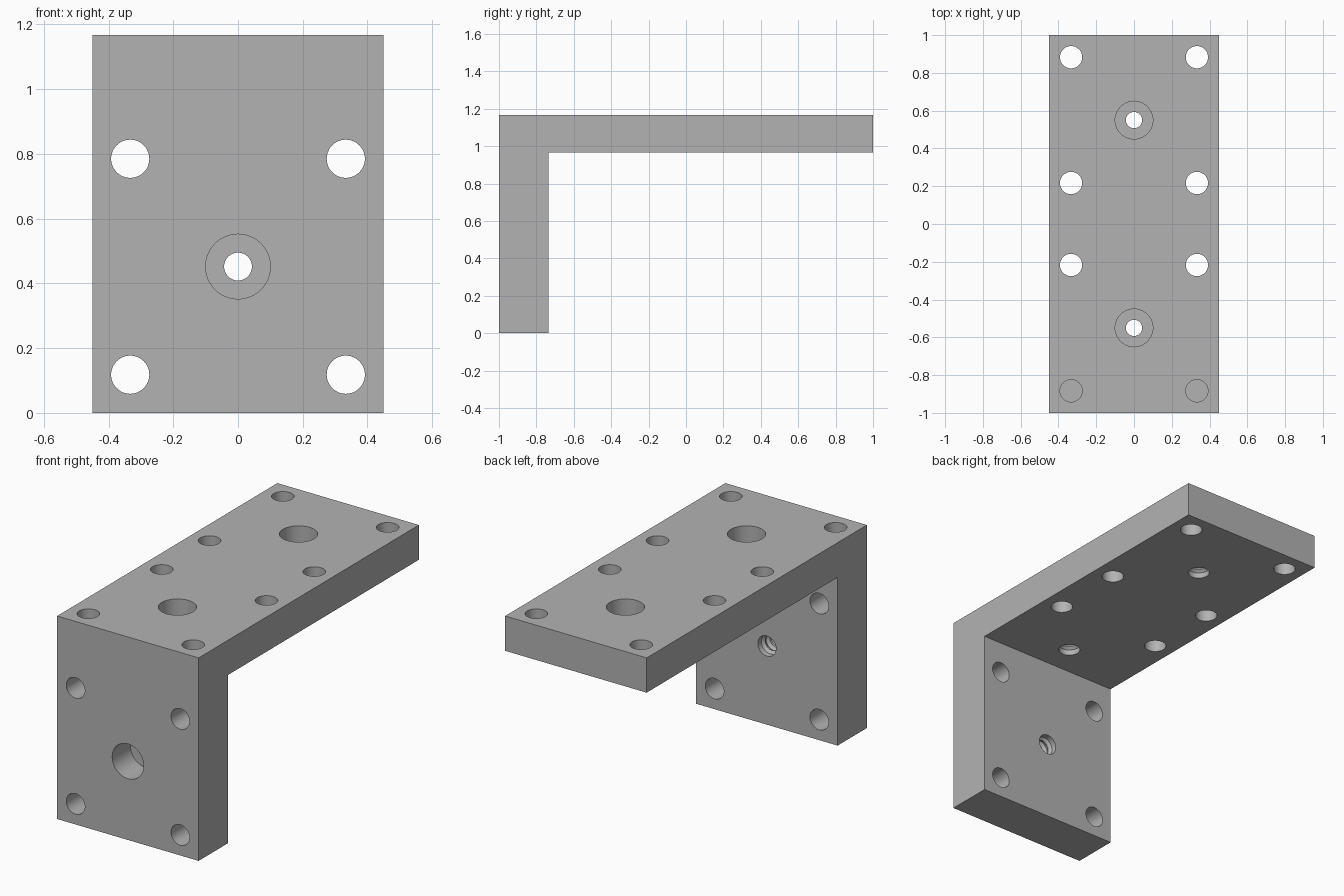
import bpy, bmesh, math
from mathutils import Vector, Matrix

if "Cube" in bpy.data.objects:
    bpy.data.objects.remove(bpy.data.objects["Cube"])

W, TOP, PLATE, LEG = 0.45, 1.167, 0.20, 0.265   # half width, height, thicknesses
SEG = 48

grey = bpy.data.materials.new("grey metal")
grey.diffuse_color = (0.45, 0.45, 0.45, 1)
grey.use_nodes = True
grey.node_tree.nodes["Principled BSDF"].inputs["Base Color"].default_value = grey.diffuse_color


def make_object(name, bm):
    bmesh.ops.recalc_face_normals(bm, faces=bm.faces)
    mesh = bpy.data.meshes.new(name)
    bm.to_mesh(mesh)
    bm.free()
    mesh.materials.append(grey)
    obj = bpy.data.objects.new(name, mesh)
    bpy.context.collection.objects.link(obj)
    return obj


# L-shaped body, extruded across x
bm = bmesh.new()
outline = [(-1, 0), (LEG - 1, 0), (LEG - 1, TOP - PLATE), (1, TOP - PLATE), (1, TOP), (-1, TOP)]
face = bm.faces.new([bm.verts.new((-W, y, z)) for y, z in outline])
side = bmesh.ops.extrude_face_region(bm, geom=[face])
bmesh.ops.translate(bm, vec=(2 * W, 0, 0), verts=[v for v in side["geom"] if isinstance(v, bmesh.types.BMVert)])
bracket = make_object("angle_bracket", bm)


def cut_hole(at, direction, profile):
    """Turn (radius, depth) points about the hole axis and subtract the solid."""
    bm = bmesh.new()
    rings = []
    for r, d in profile:
        rings.append([bm.verts.new((r * math.cos(2 * math.pi * i / SEG),
                                    r * math.sin(2 * math.pi * i / SEG), d)) for i in range(SEG)])
    for a, b in zip(rings, rings[1:]):
        for i in range(SEG):
            j = (i + 1) % SEG
            bm.faces.new((a[i], a[j], b[j], b[i]))
    bm.faces.new(rings[0])
    bm.faces.new(rings[-1])
    turn = Vector((0, 0, 1)).rotation_difference(Vector(direction)).to_matrix().to_4x4()
    bm.transform(Matrix.Translation(at) @ turn)
    cutter = make_object("hole_cutter", bm)
    cutter.hide_render = True
    mod = bracket.modifiers.new("hole", 'BOOLEAN')
    mod.operation, mod.solver, mod.object = 'DIFFERENCE', 'EXACT', cutter
    bpy.context.view_layer.objects.active = bracket
    bpy.ops.object.modifier_apply(modifier=mod.name)
    bpy.data.objects.remove(cutter, do_unlink=True)


def plain(depth):
    return [(0.059, -0.02), (0.059, depth)]


def counterbored(depth):
    # wide bore, then a narrow ridged bore that opens out at the far side
    return [(0.10, -0.02), (0.10, depth), (0.043, depth), (0.043, depth + 0.012),
            (0.058, depth + 0.026), (0.058, depth + 0.032), (0.043, depth + 0.046),
            (0.043, depth + 0.054), (0.058, depth + 0.068), (0.058, depth + 0.12)]


DOWN, BACK = (0, 0, -1), (0, 1, 0)

# Bolt holes: the front pair in the top stops inside the leg
for x in (-0.333, 0.333):
    for y in (-0.883, -0.217, 0.217, 0.883):
        cut_hole((x, y, TOP), DOWN, plain(0.20 if y < -0.8 else 0.25))
    for z in (0.118, 0.785):
        cut_hole((x, -1, z), BACK, plain(0.30))

# Counterbored screw holes
for y in (-0.55, 0.55):
    cut_hole((0, y, TOP), DOWN, counterbored(0.10))
cut_hole((0, -1, 0.452), BACK, counterbored(0.165))

bpy.ops.object.select_all(action='DESELECT')
bracket.select_set(True)
bpy.context.view_layer.objects.active = bracket
bpy.ops.object.shade_smooth_by_angle(angle=math.radians(30))
